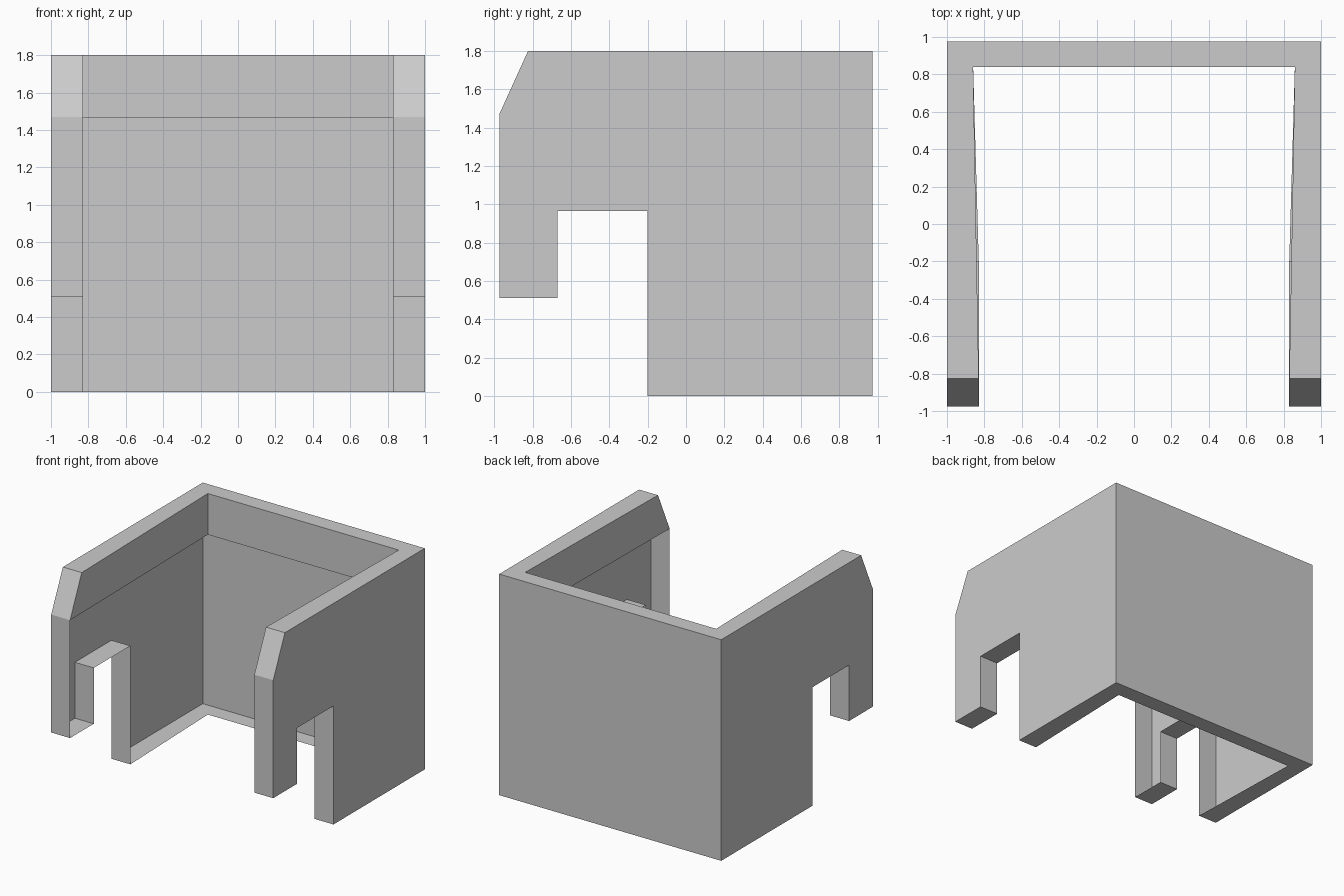
import bpy
import bmesh

cube = bpy.data.objects.get("Cube")
if cube:
    bpy.data.objects.remove(cube)

grey = bpy.data.materials.new("plain_grey")
grey.use_nodes = True
grey.diffuse_color = (0.6, 0.6, 0.6, 1)
grey.node_tree.nodes["Principled BSDF"].inputs["Base Color"].default_value = (0.6, 0.6, 0.6, 1)

TOP, LIP, BACK, INNER_BACK = 1.8, 1.465, 0.975, 0.84
INNER_FRONT_X, INNER_BACK_X = 0.83, 0.86

# Side outline as (y, z): hind foot, back edge, sloped front corner, post and notch
OUTLINE = [(-0.2, 0), (BACK, 0), (BACK, TOP), (-0.825, TOP), (-BACK, 1.47),
           (-BACK, 0.51), (-0.67, 0.51), (-0.67, 0.965), (-0.2, 0.965)]


def outer(p):
    return (1, p[0], p[1])


def inner(p):
    if p[0] == BACK:
        return (INNER_BACK_X, INNER_BACK, p[1])
    return (INNER_FRONT_X, p[0], p[1])


def flip(p):
    return (-p[0], p[1], p[2])


def make_part(name, faces, mirrored=False):
    """Build one open sheet; optionally repeat it on the other side."""
    bm = bmesh.new()
    for face in faces:
        bm.faces.new([bm.verts.new(p) for p in face])
    bmesh.ops.remove_doubles(bm, verts=bm.verts, dist=0.0001)
    mesh = bpy.data.meshes.new(name)
    bm.to_mesh(mesh)
    bm.free()
    mesh.materials.append(grey)
    obj = bpy.data.objects.new(name, mesh)
    bpy.context.collection.objects.link(obj)
    if mirrored:
        obj.modifiers.new("Mirror", 'MIRROR')
    return obj


# Outer side walls
make_part("side_walls", [[outer(p) for p in OUTLINE]], True)

# Rims turning inward along every side edge except the back
pairs = list(zip(OUTLINE, OUTLINE[1:] + OUTLINE[:1]))
make_part("side_rims", [[outer(a), inner(a), inner(b), outer(b)]
                        for a, b in pairs if not a[0] == b[0] == BACK], True)

# Back wall with its top and bottom rims
low, high = (BACK, 0), (BACK, TOP)
make_part("back_wall", [[outer(low), flip(outer(low)), flip(outer(high)), outer(high)]])
make_part("back_top_rim", [[outer(high), flip(outer(high)), flip(inner(high)), inner(high)]])
make_part("back_bottom_rim", [[outer(low), inner(low), flip(inner(low)), flip(outer(low))]])

# Inner lip hanging from the top rim; the walls are open inside below it
lip_corner = inner((BACK, LIP))
make_part("side_lips", [[inner(high), lip_corner, inner(OUTLINE[4]), inner(OUTLINE[3])]], True)
make_part("back_lip", [[inner(high), flip(inner(high)), flip(lip_corner), lip_corner]])
